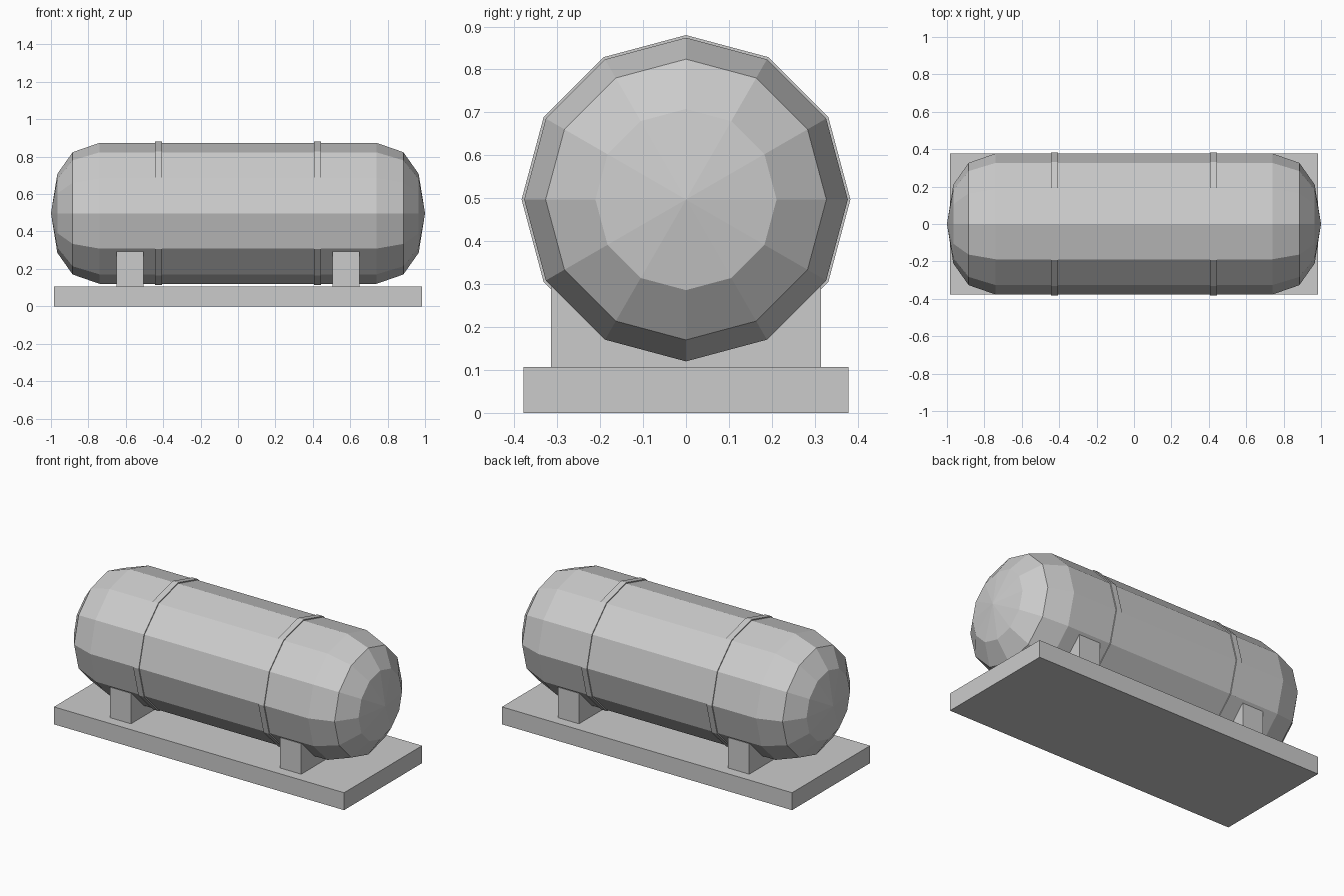
import bpy
import bmesh
from math import cos, sin, tau

cube = bpy.data.objects.get("Cube")
if cube:
    bpy.data.objects.remove(cube, do_unlink=True)

SIDES = 12
AXIS_Z = 0.497

grey = bpy.data.materials.new("plain grey")
grey.use_nodes = True
colour = (0.6, 0.6, 0.6, 1)
grey.diffuse_color = colour
grey.node_tree.nodes["Principled BSDF"].inputs["Base Color"].default_value = colour


def finish(name, bm):
    bmesh.ops.recalc_face_normals(bm, faces=bm.faces)
    mesh = bpy.data.meshes.new(name)
    bm.to_mesh(mesh)
    bm.free()
    mesh.materials.append(grey)
    obj = bpy.data.objects.new(name, mesh)
    bpy.context.collection.objects.link(obj)
    return obj


def lathe(name, profile):
    """Faceted solid turned about the tank axis from (x, radius) points."""
    bm = bmesh.new()
    rings = []
    for x, r in profile:
        count = SIDES if r > 0 else 1
        rings.append([bm.verts.new((x, r * cos(tau * i / SIDES),
                                    AXIS_Z + r * sin(tau * i / SIDES)))
                      for i in range(count)])
    for a, b in zip(rings, rings[1:]):
        for i in range(SIDES):
            j = (i + 1) % SIDES
            corners = [a[i % len(a)], a[j % len(a)], b[j % len(b)], b[i % len(b)]]
            bm.faces.new(list(dict.fromkeys(corners)))
    return finish(name, bm)


def box(name, low, high):
    bm = bmesh.new()
    bmesh.ops.create_cube(bm, size=1)
    for v in bm.verts:
        v.co = [h if c > 0 else l for c, l, h in zip(v.co, low, high)]
    return finish(name, bm)


# Tank with domed ends
half = [(1.0, 0), (0.966, 0.211), (0.884, 0.327), (0.74, 0.377)]
lathe("tank", [(-x, r) for x, r in half] + half[::-1])

# Base slab
box("base_slab", (-0.985, -0.378, 0), (0.985, 0.378, 0.107))

# Straps and support blocks on both sides
for side, sign in (("left", 1), ("right", -1)):
    x = 0.425 * sign
    lathe(side + "_strap", [(x - 0.019, 0.37), (x - 0.019, 0.383),
                            (x + 0.019, 0.383), (x + 0.019, 0.37)])
    x = 0.578 * sign
    box(side + "_support", (x - 0.072, -0.315, 0.1), (x + 0.072, 0.315, 0.294))
